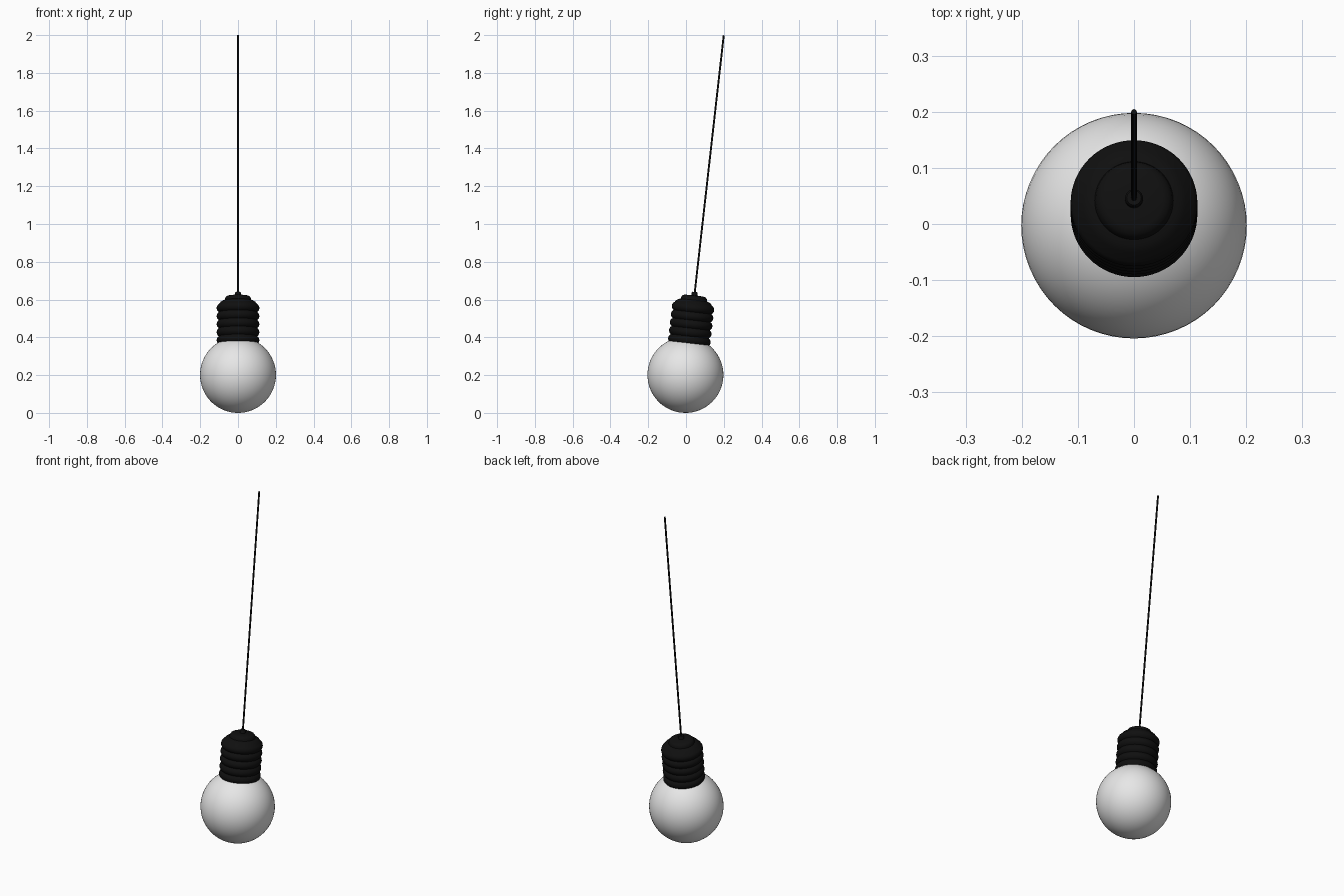
import bpy, math
from mathutils import Matrix

if "Cube" in bpy.data.objects:
    bpy.data.objects.remove(bpy.data.objects["Cube"])


def material(name, rgb):
    m = bpy.data.materials.new(name)
    m.use_nodes = True
    m.diffuse_color = (*rgb, 1)
    m.node_tree.nodes["Principled BSDF"].inputs["Base Color"].default_value = (*rgb, 1)
    return m


black = material("matte black", (0.005, 0.005, 0.005))
white = material("frosted white", (0.8, 0.8, 0.8))

# Everything hangs along one tilted axis through the globe centre
RADIUS = 0.201
TILT = math.atan2(0.203, 1.8)
LENGTH = math.hypot(0.203, 1.8)
HANG = Matrix.Translation((0, -0.003, RADIUS)) @ Matrix.Rotation(-TILT, 4, "X")


def finish(obj, name, mat):
    obj.name = name
    obj.data.materials.append(mat)
    obj.matrix_world = HANG
    bpy.ops.object.select_all(action="DESELECT")
    obj.select_set(True)
    bpy.context.view_layer.objects.active = obj
    bpy.ops.object.shade_smooth_by_angle(angle=math.radians(40))


def lathe(name, profile, mat, sides):
    """Spin (radius, height) points around the hanging axis."""
    verts, faces = [], []
    for r, z in profile:
        for i in range(sides):
            a = math.tau * i / sides
            verts.append((r * math.cos(a), r * math.sin(a), z))
    for k in range(len(profile) - 1):
        for i in range(sides):
            j = (i + 1) % sides
            faces.append((k * sides + i, k * sides + j,
                          (k + 1) * sides + j, (k + 1) * sides + i))
    faces.append(tuple(reversed(range(sides))))
    faces.append(tuple(range(len(verts) - sides, len(verts))))
    mesh = bpy.data.meshes.new(name)
    mesh.from_pydata(verts, [], faces)
    obj = bpy.data.objects.new(name, mesh)
    bpy.context.collection.objects.link(obj)
    finish(obj, name, mat)


# Glass globe
bpy.ops.mesh.primitive_uv_sphere_add(segments=64, ring_count=32, radius=RADIUS)
finish(bpy.context.object, "globe", white)

# Socket: stacked rounded ribs, then a stepped domed cap
RIBS, STEPS, BASE, PITCH = 5, 8, 0.163, 0.043
socket = [(0.1, BASE)]
for rib in range(RIBS):
    for s in range(STEPS):
        t = s / STEPS
        socket.append((0.101 + 0.012 * math.sin(math.pi * t) ** 0.7,
                       BASE + PITCH * (rib + t)))
socket += [(0.1, 0.378), (0.092, 0.389), (0.08, 0.396), (0.07, 0.399),
           (0.068, 0.41), (0.062, 0.418), (0.052, 0.422), (0.016, 0.424)]
lathe("socket", socket, black, 64)

# Cord grip and cord
lathe("cord_grip", [(0.016, 0.415), (0.016, 0.438), (0.013, 0.442), (0.005, 0.442)], black, 24)
lathe("cord", [(0.005, 0.43), (0.005, LENGTH - 0.002)], black, 16)
